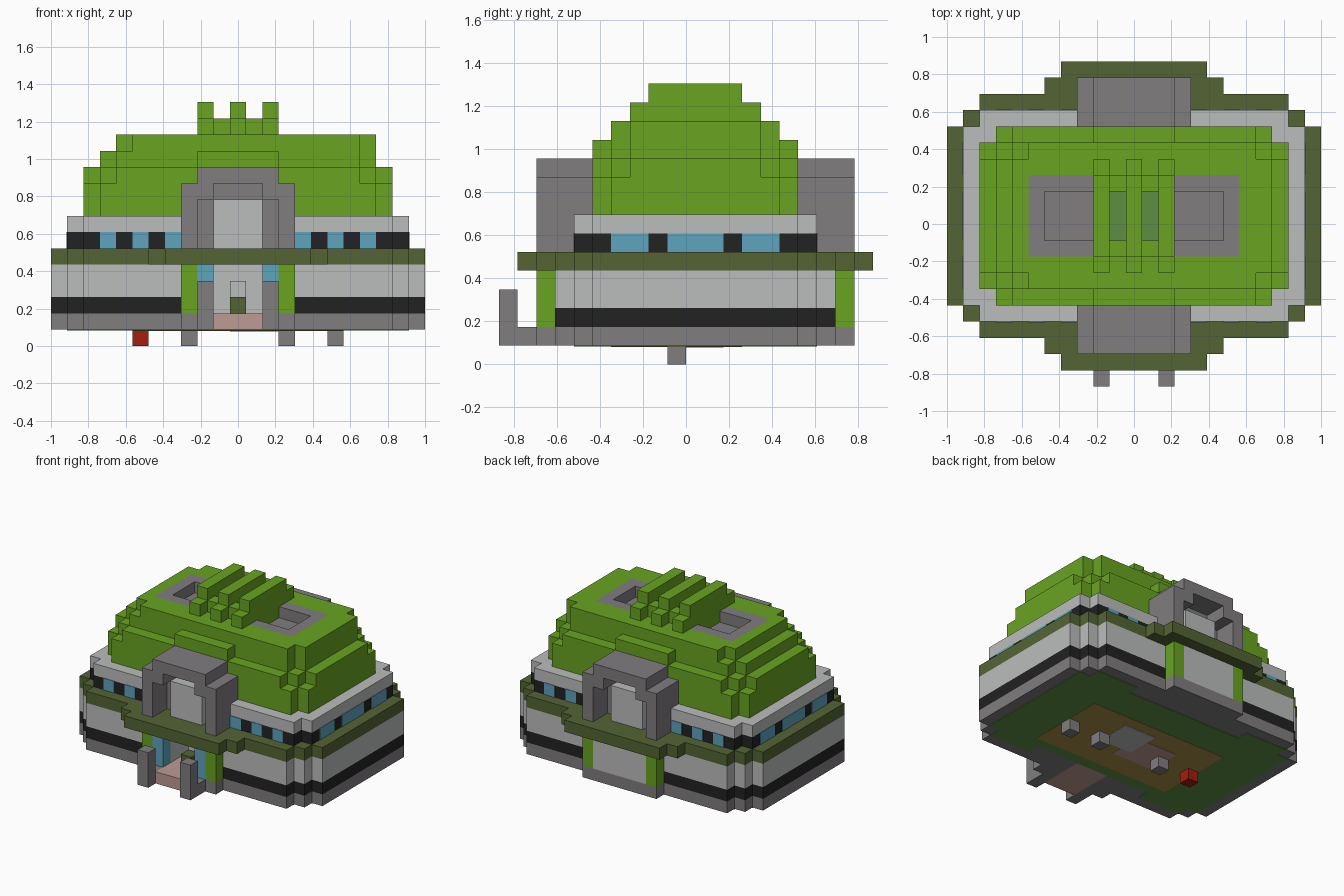
import bpy
import bmesh

cube = bpy.data.objects.get("Cube")
if cube:
    bpy.data.objects.remove(cube)

U = 2 / 23        # one block
Y_SHIFT = 0.5     # the building sits half a block behind the origin
THIN = 0.05       # thickness of painted plates, in blocks


def linear(c):
    c /= 255
    return c / 12.92 if c <= 0.04045 else ((c + 0.055) / 1.055) ** 2.4


def material(name, *rgb):
    mat = bpy.data.materials.new(name)
    mat.use_nodes = True
    colour = [linear(c) for c in rgb] + [1]
    mat.diffuse_color = colour
    mat.node_tree.nodes["Principled BSDF"].inputs["Base Color"].default_value = colour
    return mat


GREEN = material("bright green", 104, 164, 33)
OLIVE = material("olive", 84, 100, 52)
LIGHT = material("light grey", 187, 189, 188)
GREY = material("mid grey", 129, 125, 128)
BLACK = material("black", 34, 34, 34)
BLUE = material("window blue", 94, 163, 190)
RED = material("red", 162, 30, 14)
PINK = material("pink", 190, 155, 148)
GRASS = material("grass green", 94, 143, 68)
BROWN = material("brown", 168, 142, 70)


def finish(name, bm, *mats):
    bmesh.ops.recalc_face_normals(bm, faces=bm.faces[:])
    mesh = bpy.data.meshes.new(name)
    bm.to_mesh(mesh)
    bm.free()
    for mat in mats:
        mesh.materials.append(mat)
    obj = bpy.data.objects.new(name, mesh)
    bpy.context.collection.objects.link(obj)
    return obj


def prism(bm, outline, to_point, low, high):
    """Extrude a 2D outline between two heights along the remaining axis."""
    face = bm.faces.new([bm.verts.new(to_point(a, b, low)) for a, b in outline])
    moved = bmesh.ops.extrude_face_region(bm, geom=[face])["geom"]
    start, end = to_point(0, 0, low), to_point(0, 0, high)
    bmesh.ops.translate(bm, vec=[e - s for s, e in zip(start, end)],
                        verts=[v for v in moved if isinstance(v, bmesh.types.BMVert)])


def flat(x, y, z):
    return (x * U, (y + Y_SHIFT) * U, z * U)


def upright(x, z, y):
    return flat(x, y, z)


def boxes(name, mat, *extents, mirror_x=False, mirror_y=False):
    """One object of boxes, each x0, x1, y0, y1, z0, z1 in blocks."""
    bm = bmesh.new()
    for x0, x1, y0, y1, z0, z1 in extents:
        for sx in ((1, -1) if mirror_x else (1,)):
            for sy in ((1, -1) if mirror_y else (1,)):
                rect = [(sx * x0, sy * y0), (sx * x1, sy * y0),
                        (sx * x1, sy * y1), (sx * x0, sy * y1)]
                prism(bm, rect, flat, z0, z1)
    return finish(name, bm, mat)


def half(steps):
    pts, last = [], None
    for x, y in steps:
        if last is not None:
            pts.append((last, y))
        pts.append((x, y))
        last = x
    return pts


def layer(name, mat, z0, z1, steps, front=None, extra=()):
    """Stepped floor plan: (half width, half depth) pairs from the middle outwards."""
    f = [(x, -y) for x, y in half(front or steps)]
    b = half(steps)
    outline = [(-x, y) for x, y in reversed(f)] + f + b[::-1] + [(-x, y) for x, y in b]
    bm = bmesh.new()
    prism(bm, outline, flat, z0, z1)
    return finish(name, bm, mat, *extra)


# Ground storey with a doorway recess in front
corners = [(9.5, 7.5), (10.5, 6.5), (11.5, 5.5)]
door = (1.5, 4.5)
bump = [(3.5, 8.5)] + corners
layer("base", GREY, 1, 2, bump, [door] + bump)
band = layer("black_band", BLACK, 2, 3, corners, [door] + corners, (LIGHT,))
for poly in band.data.polygons:
    if abs(poly.center.x) < 1.6 * U and poly.center.y < 0 and abs(poly.normal.z) < 0.5:
        poly.material_index = 1
layer("lower_wall", LIGHT, 3, 5, corners, [door] + corners)
boxes("entrance_pillars", GREEN, (2.5, 3.5, 7.5, 8.5, 2, 5), mirror_x=True, mirror_y=True)
boxes("back_panel", LIGHT, (-2.5, 2.5, 7.5, 8.5, 2, 5))
boxes("entrance_glass", BLUE, (1.5, 2.5, -8.5, -7.5, 2, 5), mirror_x=True)
boxes("entrance_floor", PINK, (-1.5, 1.5, -9.5, -4.5, 1, 2))
boxes("entrance_kerbs", GREY, (1.5, 2.5, -9.5, -8.5, 1, 2), mirror_x=True)
boxes("gate_posts", GREY, (1.5, 2.5, -10.5, -9.5, 1, 4), mirror_x=True)
boxes("door_column", LIGHT, (-0.5, 0.5, -6.5, -4.5, 2, 4))
boxes("door_planter", OLIVE, (-0.5, 0.5, -7.5, -6.5, 2, 3))

# Ledge and window storey
layer("ledge", OLIVE, 5, 6, [(4.5, 9.5), (5.5, 8.5)] + corners)
upper = [(9.5, 6.5), (10.5, 5.5)]
layer("window_band", BLACK, 6, 7, upper)
layer("upper_wall", LIGHT, 7, 8, upper)
boxes("long_side_windows", BLUE,
      *[(x, x + 1, 6.5, 6.5 + THIN, 6, 7) for x in (3.5, 5.5, 7.5)],
      mirror_x=True, mirror_y=True)
boxes("end_windows", BLUE,
      *[(10.5, 10.5 + THIN, a, b, 6, 7) for a, b in ((-4.5, -2.5), (-1.5, 1.5), (2.5, 4.5))],
      mirror_x=True)

# Stepped dome
layer("dome_lower", GREEN, 8, 10, [(8.5, 5.5), (9.5, 4.5)])
layer("dome_middle", GREEN, 10, 11, [(7.5, 5.5), (8.5, 4.5), (9.5, 3.5)])
layer("dome_upper", GREEN, 11, 12, [(2.5, 5.5), (7.5, 4.5), (8.5, 3.5)])
boxes("dome_cap", GREEN,
      (-6.5, 7.5, 2.5, 4.5, 12, 13), (-6.5, 7.5, -4.5, -2.5, 12, 13),
      (-7.5, -6.5, -3.5, 3.5, 12, 13),
      (6.5, 7.5, -2.5, 2.5, 12, 13), (7.5, 8.5, -3.5, 3.5, 12, 13))

# Roof pits and fins
boxes("pit_rims", GREY, (-6.5, 6.5, 1.5, 2.5, 12, 13), mirror_y=True)
boxes("pit_ends", GREY, (5.5, 6.5, -1.5, 1.5, 12, 13), mirror_x=True)
boxes("pit_floors", GREY, (2.5, 5.5, -1.5, 1.5, 12, 12 + THIN), mirror_x=True)
boxes("fin_gap_floors", GRASS, (0.5, 1.5, -1.5, 1.5, 12, 12 + THIN), mirror_x=True)
boxes("fin_links", GREEN, (0.5, 1.5, 1.5, 2.5, 13, 14), mirror_x=True, mirror_y=True)
for side, x in (("right", -2), ("middle", 0), ("left", 2)):
    boxes(side + "_fin", GREEN, (x - 0.5, x + 0.5, -3.5, 3.5, 12, 14),
          (x - 0.5, x + 0.5, -2.5, 2.5, 14, 15))

# Arched dormers, front and back
shell = [(3.5, 6), (3.5, 10), (2.5, 10), (2.5, 11)]
opening = [(2.5, 6), (2.5, 9), (1.5, 9), (1.5, 10)]


def mirrored(pts):
    return pts + [(-x, z) for x, z in reversed(pts)]


arch = mirrored(shell) + [(-x, z) for x, z in opening] + opening[::-1]
for side, s in (("front", -1), ("back", 1)):
    bm = bmesh.new()
    prism(bm, mirrored(shell), upright, s * 5, s * 6.55)
    prism(bm, arch, upright, s * 6.55, s * 8.5)
    finish(side + "_dormer", bm, GREY)
    boxes(side + "_dormer_block", LIGHT, (-1.5, 1.5, s * 6.5, s * 7.5, 6, 9))

# Painted underside
layer("underside_grass", GRASS, 1 - THIN, 1, [(5.5, 5.5), (9.5, 6.5), (10.5, 5.5)])
boxes("underside_earth", BROWN, (-6.5, 6.5, -4.5, 2.5, 1 - 1.4 * THIN, 1))
boxes("underside_pink_patch", PINK, (-3.5, 0.5, -2.5, 0.5, 1 - 1.8 * THIN, 1))
boxes("underside_light_patch", LIGHT, (-0.5, 2.5, -1.5, 1.5, 1 - 2.1 * THIN, 1))

# Feet
boxes("grey_feet", GREY, *[(x, x + 1, -1.5, -0.5, 0, 1) for x in (-3.5, 2.5, 5.5)])
boxes("red_foot", RED, (-6.5, -5.5, -1.5, -0.5, 0, 1))
